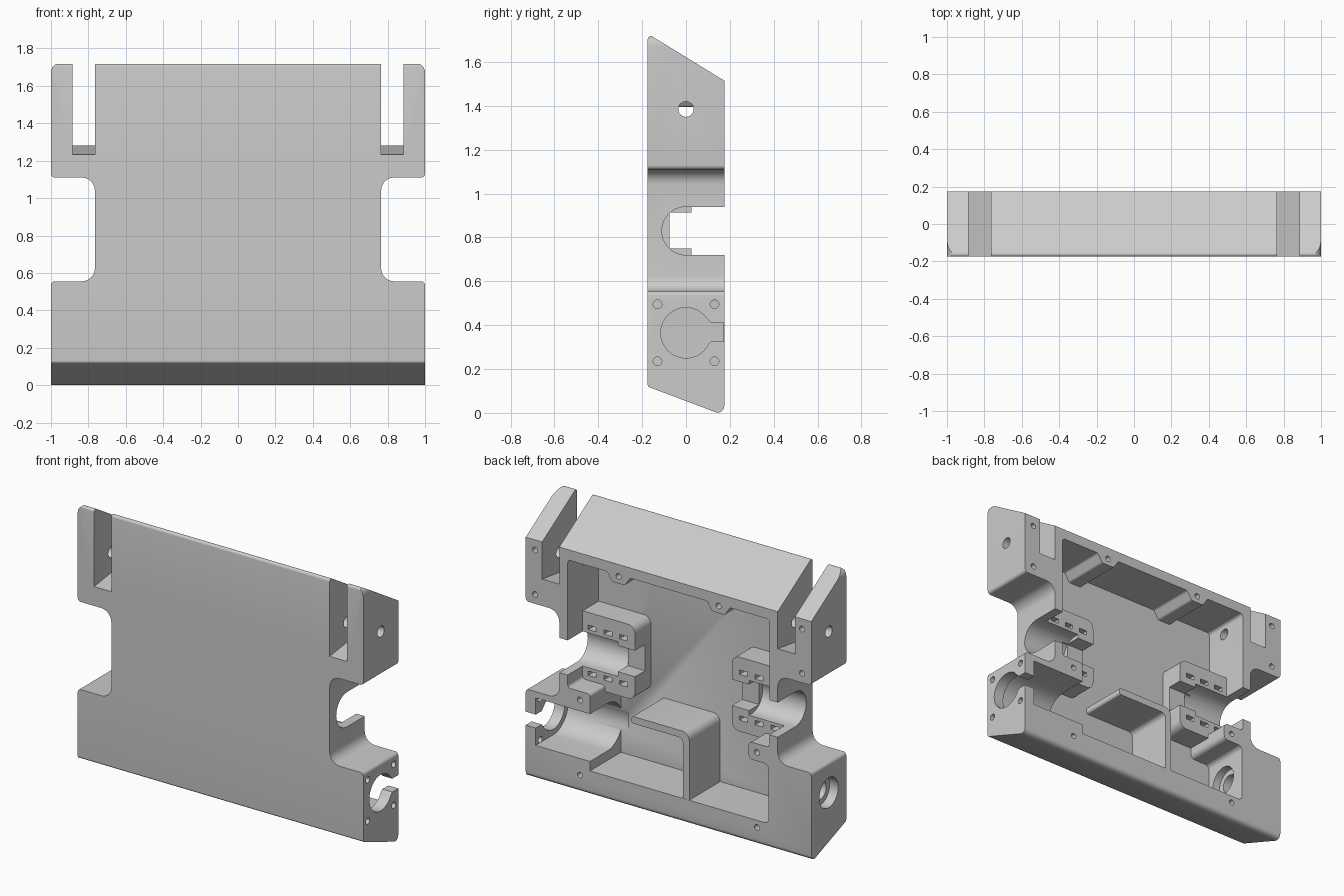
import bpy, bmesh, math
from mathutils import Vector

cube = bpy.data.objects.get("Cube")
if cube:
    bpy.data.objects.remove(cube, do_unlink=True)

grey = bpy.data.materials.new("plain grey")
grey.use_nodes = True
grey.diffuse_color = (0.6, 0.6, 0.6, 1)
grey.node_tree.nodes["Principled BSDF"].inputs["Base Color"].default_value = (0.6, 0.6, 0.6, 1)


def rounded(corners, steps=6):
    """Polygon from (a, b, radius) corners, each replaced by an arc."""
    out = []
    n = len(corners)
    for i, (a, b, r) in enumerate(corners):
        p = Vector((a, b))
        if r == 0:
            out.append(p)
            continue
        u = (Vector(corners[i - 1][:2]) - p).normalized()
        v = (Vector(corners[(i + 1) % n][:2]) - p).normalized()
        half = u.angle(v) / 2
        centre = p + (u + v).normalized() * (r / math.sin(half))
        start = (p + u * (r / math.tan(half)) - centre).normalized()
        end = (p + v * (r / math.tan(half)) - centre).normalized()
        sweep = math.pi - 2 * half
        for k in range(steps + 1):
            t = k / steps
            d = start * math.sin((1 - t) * sweep) + end * math.sin(t * sweep)
            out.append(centre + d * (r / math.sin(sweep)))
    return out


def circle(a, b, r, n=32):
    return [(a + r * math.cos(2 * math.pi * k / n), b + r * math.sin(2 * math.pi * k / n)) for k in range(n)]


def rect(a0, a1, b0, b1):
    return [(a0, b0), (a1, b0), (a1, b1), (a0, b1)]


def u_shape(z, r, n=20):
    """Half round in y-z, open towards the back."""
    arc = [math.pi / 2 + math.pi * k / n for k in range(n + 1)]
    return [(0.3, z + r)] + [(r * math.cos(t), z + r * math.sin(t)) for t in arc] + [(0.3, z - r)]


def prism(name, pts, axis, lo, hi):
    """Extrude a (y, z) outline along x, or an (x, z) outline along y."""
    bm = bmesh.new()
    lo, hi = min(lo, hi), max(lo, hi)
    put = (lambda p: (lo, p[0], p[1])) if axis == "x" else (lambda p: (p[0], lo, p[1]))
    face = bm.faces.new([bm.verts.new(put(p)) for p in pts])
    ext = bmesh.ops.extrude_face_region(bm, geom=[face])
    move = Vector((hi - lo, 0, 0)) if axis == "x" else Vector((0, hi - lo, 0))
    bmesh.ops.translate(bm, vec=move, verts=[v for v in ext["geom"] if isinstance(v, bmesh.types.BMVert)])
    bmesh.ops.recalc_face_normals(bm, faces=bm.faces)
    mesh = bpy.data.meshes.new(name)
    bm.to_mesh(mesh)
    bm.free()
    mesh.materials.append(grey)
    obj = bpy.data.objects.new(name, mesh)
    bpy.context.collection.objects.link(obj)
    return obj


def boolean(obj, tool, operation="DIFFERENCE"):
    mod = obj.modifiers.new("cut", "BOOLEAN")
    mod.operation, mod.solver, mod.object = operation, "EXACT", tool
    bpy.context.view_layer.objects.active = obj
    bpy.ops.object.modifier_apply(modifier=mod.name)
    bpy.data.objects.remove(tool, do_unlink=True)


def cut(obj, pts, axis, lo, hi):
    boolean(obj, prism("cutter", pts, axis, lo, hi))


# Body: front outline crossed with the slanted side profile
half = [(1, -0.1, 0), (1, 0.555, 0.02), (0.765, 0.555, 0.07), (0.765, 1.11, 0.07),
        (1, 1.11, 0.02), (1, 1.722, 0.05)]
outline = half + [(-x, z, r) for x, z, r in reversed(half)]
body = prism("housing_body", rounded(outline), "y", -0.4, 0.4)
side = [(-0.175, 0.12, 0.015), (0.175, -0.012, 0.03), (0.175, 1.515, 0), (-0.175, 1.73, 0.015)]
boolean(body, prism("side", rounded(side), "x", -1.5, 1.5), "INTERSECT")

# Open back cavity, with bosses left standing for the screws
cavity = [(-0.7, 0.155, 0.03), (0.55, 0.155, 0), (0.55, 0.64, 0.02), (0.706, 0.64, 0.02),
          (0.706, 1.45, 0.02)]
for x in (0.35, -0.35):
    cavity += [(x + 0.08, 1.45, 0.02), (x + 0.045, 1.395, 0.02),
               (x - 0.045, 1.395, 0.02), (x - 0.08, 1.45, 0.02)]
cavity += [(-0.706, 1.45, 0.02), (-0.706, 0.64, 0.02), (-0.56, 0.64, 0.03),
           (-0.56, 0.53, 0.03), (-0.7, 0.53, 0.03)]
cut(body, rounded(cavity), "y", -0.135, 0.3)

for s in (1, -1):
    # Top slots with a sloping floor, axle notch and cross hole
    cut(body, [(-0.3, 1.215), (0.3, 1.297), (0.3, 2), (-0.3, 2)], "x", s * 0.765, s * 0.885)
    cut(body, u_shape(0.83, 0.11), "x", s * 0.6, s * 0.9)
    cut(body, circle(0, 1.385, 0.035, 24), "x", s * 0.65, s * 1.1)
    # Screw holes in the back rim
    for x, z in ((0.935, 1.45), (0.935, 1.17), (0.35, 1.44), (0.62, 0.585), (0.62, 0.11)):
        cut(body, circle(s * x, z, 0.018, 16), "y", 0.05, 0.3)

# Motor bay with its end plate
cut(body, u_shape(0.365, 0.15), "x", 0.5, 0.93)
cut(body, circle(0, 0.365, 0.115), "x", 0.9, 1.1)
cut(body, [(0.08, 0.29), (0.115, 0.325), (0.3, 0.325), (0.3, 0.41), (0.115, 0.41), (0.08, 0.445)],
    "x", 0.9, 1.1)
for y in (-0.13, 0.13):
    for z in (0.235, 0.495):
        cut(body, circle(y, z, 0.02, 16), "x", 0.91, 1.1)

# Bearing bore on the other side
cut(body, circle(0, 0.365, 0.06), "x", -1.1, -0.6)
cut(body, circle(0, 0.365, 0.095), "x", -1.1, -0.94)
cut(body, circle(0, 0.365, 0.095), "x", -0.75, -0.6)

parts = [body]

# Cradles: jaws either side of a round seat with a narrower inner channel
for s, word in ((1, "left"), (-1, "right")):
    shape = [(s * 0.72, 0.6, 0), (s * 0.34, 0.6, 0.05), (s * 0.34, 1.07, 0.05), (s * 0.72, 1.07, 0)]
    cradle = prism("cradle_" + word, rounded(shape), "y", -0.15, 0.025)
    cut(cradle, u_shape(0.83, 0.11), "x", s * 0.46, s * 0.8)
    cut(cradle, rect(-0.075, 0.3, 0.75, 0.915), "x", s * 0.3, s * 0.5)
    for x in (0.42, 0.53, 0.64):
        for z in (0.685, 0.975):
            cut(cradle, rect(s * x - 0.028, s * x + 0.028, z - 0.014, z + 0.014), "y", -0.04, 0.1)
    parts.append(cradle)

# Angled rib that closes off the motor compartment
rib = [(0.26, 0.535, 0.015), (-0.1, 0.535, 0.03), (-0.1, 0.14, 0), (-0.145, 0.14, 0),
       (-0.145, 0.58, 0.05), (0.26, 0.58, 0.015)]
parts.append(prism("motor_rib", rounded(rib), "y", -0.15, 0.174))

# Smooth the fillets, keep the edges sharp
bpy.ops.object.select_all(action="DESELECT")
for obj in parts:
    obj.select_set(True)
bpy.context.view_layer.objects.active = body
bpy.ops.object.shade_smooth_by_angle(angle=math.radians(30))
